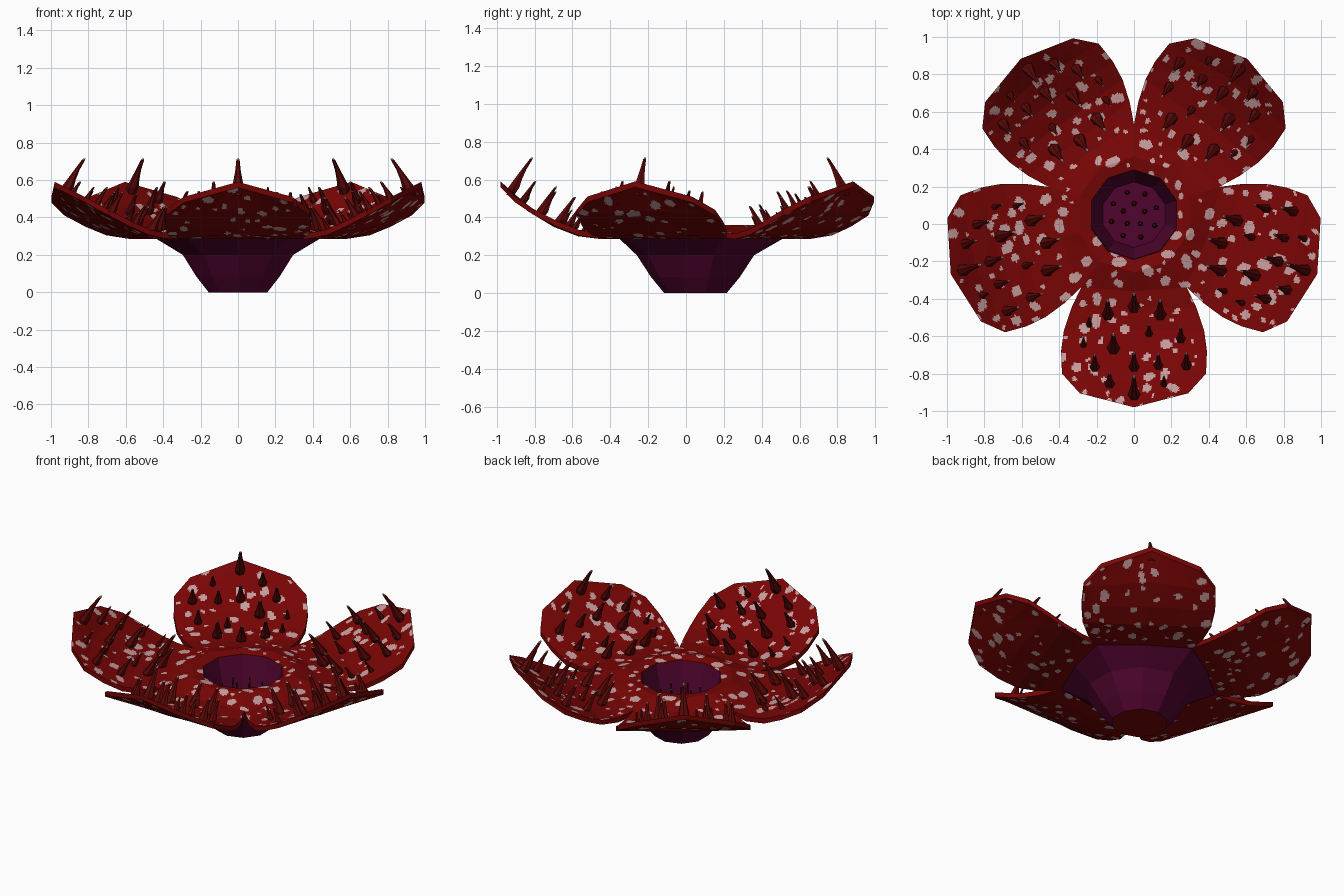
import bpy, bmesh, math, random
from mathutils import Vector, Matrix, kdtree

if "Cube" in bpy.data.objects:
    bpy.data.objects.remove(bpy.data.objects["Cube"])

random.seed(7)
CY = 0.05                                   # flower axis sits at y = 0.05
PETALS = [math.radians(-90 + 72 * k) for k in range(5)]


def material(name, rgb):
    m = bpy.data.materials.new(name)
    m.diffuse_color = (*rgb, 1)
    m.use_nodes = True
    m.node_tree.nodes["Principled BSDF"].inputs["Base Color"].default_value = m.diffuse_color
    return m


RED = material("petal red", (0.19, 0.0015, 0.0015))
PINK = material("pale pink", (0.56, 0.33, 0.33))
PURPLE = material("cup purple", (0.082, 0.0015, 0.028))
THORN = material("thorn dark red", (0.10, 0.002, 0.002))
TIP = material("thorn tip", (0.50, 0.36, 0.34))


def finish(bm, name, mats):
    me = bpy.data.meshes.new(name)
    bm.to_mesh(me)
    bm.free()
    for m in mats:
        me.materials.append(m)
    ob = bpy.data.objects.new(name, me)
    bpy.context.collection.objects.link(ob)
    return ob


def place(th, a, x, z):
    """Petal-local (along, across, up) to world."""
    c, s = math.cos(th), math.sin(th)
    return Vector((a * c - x * s, CY + a * s + x * c, z))


# ---- Petal crown: coarse facets, thickened, then finely cut for the spots
# polar rows (edge radius, mid radius, z), then rows (half width, along edge, along mid, z edge, z mid)
POLAR = [(0.24, 0.24, 0.35), (0.31, 0.31, 0.36), (0.48, 0.41, 0.32)]
ROWS = [(0.335, 0.50, 0.50, 0.315, 0.315), (0.375, 0.62, 0.62, 0.335, 0.33),
        (0.39, 0.73, 0.75, 0.38, 0.38), (0.385, 0.85, 0.89, 0.44, 0.465),
        (0.29, 0.955, 1.03, 0.51, 0.59)]


def lerp(a, b, t):
    return a + (b - a) * t


bm = bmesh.new()
for th in PETALS:
    grid = []
    for re, rm, z in POLAR:
        edge = [Vector((re * math.cos(math.radians(36)), s * re * math.sin(math.radians(36)))) for s in (-1, 1)]
        mid = Vector((rm, 0))
        pts = [edge[0], (edge[0] + mid) / 2, mid, (edge[1] + mid) / 2, edge[1]]
        grid.append([bm.verts.new(place(th, p.x, p.y, z)) for p in pts])
    for hw, ae, am, ze, zm in ROWS:
        grid.append([bm.verts.new(place(th, lerp(am, ae, abs(s)), s * hw, lerp(zm, ze, abs(s))))
                     for s in (-1, -0.5, 0, 0.5, 1)])
    for r0, r1 in zip(grid, grid[1:]):
        for i in range(4):
            bm.faces.new((r0[i], r1[i], r1[i + 1], r0[i + 1]))
bmesh.ops.remove_doubles(bm, verts=bm.verts, dist=0.001)
ext = bmesh.ops.extrude_face_region(bm, geom=bm.faces[:], use_keep_orig=True)
for v in ext["geom"]:
    if isinstance(v, bmesh.types.BMVert):
        v.co.z -= 0.03
bmesh.ops.recalc_face_normals(bm, faces=bm.faces)
bmesh.ops.subdivide_edges(bm, edges=bm.edges[:], cuts=14, use_grid_fill=True)


def make_spots(tries, gap):
    """Scattered ellipses: centre, half width, turn, stretch."""
    spots = []
    for _ in range(tries):
        r, t = 1.08 * math.sqrt(random.random()), random.uniform(0, math.tau)
        p = Vector((r * math.cos(t), CY + r * math.sin(t), 0))
        size = random.choice((0.009, 0.013, 0.018, 0.022, 0.026))
        if all((p - q).length > size + s + gap for q, s, _, _ in spots):
            spots.append((p, size, random.uniform(0, math.pi), random.uniform(1.0, 1.7)))
    tree = kdtree.KDTree(len(spots))
    for i, sp in enumerate(spots):
        tree.insert(sp[0], i)
    tree.balance()
    return spots, tree


def spotted(co, spots, tree):
    for _, i, _ in tree.find_range((co.x, co.y, 0), 0.06):
        p, size, ang, stretch = spots[i]
        d = co.xy - p.xy
        u = d.x * math.cos(ang) + d.y * math.sin(ang)
        w = d.y * math.cos(ang) - d.x * math.sin(ang)
        if (u / stretch) ** 2 + w * w < size * size:
            return True
    return False


upper, lower = make_spots(560, 0.018), make_spots(420, 0.022)
bm.normal_update()
for f in bm.faces:
    if abs(f.normal.z) > 0.3:
        f.material_index = int(spotted(f.calc_center_median(), *(upper if f.normal.z > 0 else lower)))
finish(bm, "petal_crown", [RED, PINK])

# ---- Ten-sided cup: outside wall up to the petals, inside wall down to the floor


def loft(name, rings, mats, cap_first=0, cap_last=0):
    bm = bmesh.new()
    loops = []
    for r_petal, r_notch, z in rings:
        loops.append([bm.verts.new(place(PETALS[0] + k * math.pi / 5, (r_petal, r_notch)[k % 2], 0, z))
                      for k in range(10)])
    for a, b in zip(loops, loops[1:]):
        for k in range(10):
            n = (k + 1) % 10
            bm.faces.new((a[k], a[n], b[n], b[k]))
    bm.faces.new(loops[0][::-1]).material_index = cap_first
    bm.faces.new(loops[-1]).material_index = cap_last
    return finish(bm, name, mats)


loft("flower_cup",
     [(0.165, 0.165, 0), (0.235, 0.235, 0.085), (0.31, 0.31, 0.2), (0.41, 0.475, 0.295),
      (0.24, 0.24, 0.335), (0.238, 0.238, 0.345), (0.175, 0.175, 0.11)],
     [PURPLE, RED], cap_first=1)

# ---- Thorns: six-sided, swollen at the foot, curved, with a pale tip


def add_thorn(bm, base, lean, height, radius):
    """lean = horizontal vector from the foot to the tip."""
    loops = []
    for t, w in ((-0.1, 0.7), (0.12, 1.0), (0.35, 0.7), (0.65, 0.42), (0.95, 0.26), (1.0, 0.16)):
        c = base + lean * (0.75 * t + 0.25 * t * t) + Vector((0, 0, height * t))
        loops.append([bm.verts.new(c + Matrix.Rotation(k * math.tau / 6, 3, 'Z') @ Vector((radius * w, 0, 0)))
                      for k in range(6)])
    for j, (a, b) in enumerate(zip(loops, loops[1:])):
        for k in range(6):
            n = (k + 1) % 6
            bm.faces.new((a[k], a[n], b[n], b[k])).material_index = int(j == 4)
    bm.faces.new(loops[-1]).material_index = 1


def petal_height(a):
    prof = [(0.31, 0.36), (0.41, 0.32)] + [(r[2], r[4]) for r in ROWS]
    for (a0, z0), (a1, z1) in zip(prof, prof[1:]):
        if a <= a1:
            return lerp(z0, z1, (a - a0) / (a1 - a0))
    return prof[-1][1]


# along, across, height, radius of each thorn on one petal
LAYOUT = [(0.50, 0.0, 0.13, 0.034), (0.54, -0.14, 0.14, 0.034), (0.54, 0.14, 0.14, 0.034),
          (0.59, -0.24, 0.08, 0.018), (0.64, 0.08, 0.09, 0.022), (0.67, 0.25, 0.12, 0.026),
          (0.72, -0.11, 0.14, 0.036), (0.70, -0.27, 0.08, 0.018), (0.82, 0.0, 0.14, 0.030),
          (0.82, -0.21, 0.12, 0.028), (0.81, 0.13, 0.11, 0.026), (0.81, 0.28, 0.12, 0.030),
          (0.91, -0.13, 0.11, 0.028), (0.91, 0.16, 0.08, 0.020), (0.97, 0.0, 0.18, 0.034)]
bm = bmesh.new()
for th in PETALS:
    for a, x, h, r in LAYOUT:
        lean = place(th, -0.6 * h, 0, 0) - Vector((0, CY, 0))
        add_thorn(bm, place(th, a, x, petal_height(a)), lean, h, r)
finish(bm, "petal_thorns", [THORN, TIP])

# ---- Small upright bristles on the cup floor
bm = bmesh.new()
for count, rad in ((5, 0.06), (8, 0.125)):
    for k in range(count):
        add_thorn(bm, place(k * math.tau / count + 0.3, rad, 0, 0.11), Vector((0, 0, 0)), 0.16, 0.015)
finish(bm, "floor_bristles", [THORN, TIP])
